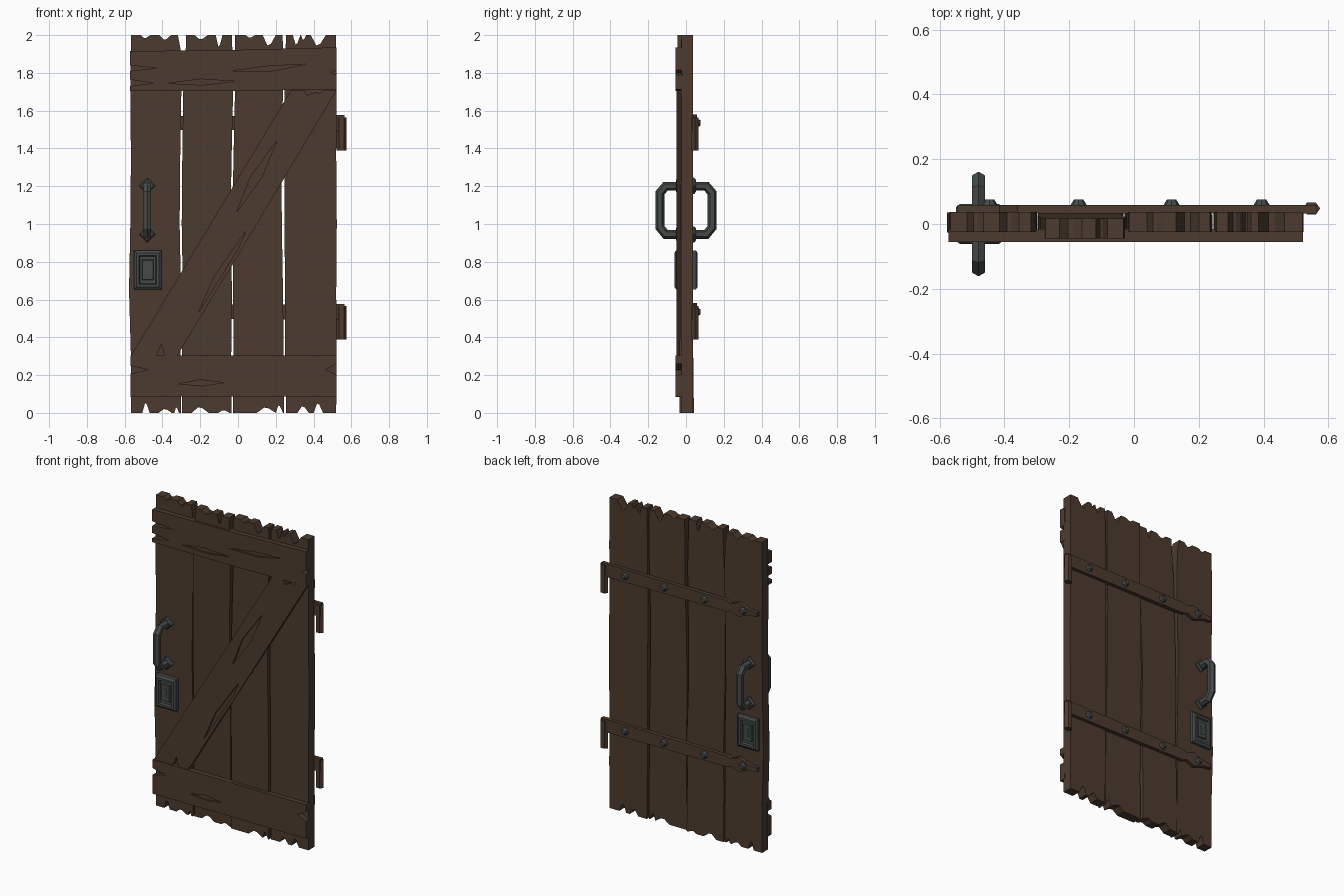
import bpy, bmesh, math
from mathutils import Vector

if "Cube" in bpy.data.objects:
    bpy.data.objects.remove(bpy.data.objects["Cube"])


def material(name, rgb):
    m = bpy.data.materials.new(name)
    m.diffuse_color = (*rgb, 1)
    m.use_nodes = True
    m.node_tree.nodes["Principled BSDF"].inputs["Base Color"].default_value = m.diffuse_color
    return m


WOOD = material("dark brown wood", (0.072, 0.044, 0.028))
METAL = material("dark grey iron", (0.058, 0.070, 0.067))


def finish(name, bm, mat):
    bmesh.ops.recalc_face_normals(bm, faces=bm.faces[:])
    me = bpy.data.meshes.new(name)
    bm.to_mesh(me)
    bm.free()
    me.materials.append(mat)
    ob = bpy.data.objects.new(name, me)
    bpy.context.collection.objects.link(ob)
    return ob


def prism(name, loops, y0, y1, mat, tilt=(0, 0)):
    """Extrude an x/z outline (first loop) with holes (other loops) from y0 to y1."""
    bm = bmesh.new()
    rings, edges = [], []
    for pts in loops:
        ring = [bm.verts.new((x, y0, z)) for x, z in pts]
        rings.append(ring)
        edges += [bm.edges.new((a, b)) for a, b in zip(ring, ring[1:] + ring[:1])]
    bmesh.ops.triangle_fill(bm, edges=edges, use_beauty=True, normal=(0, -1, 0))
    caps = bm.faces[:]
    twin = {v: bm.verts.new((v.co.x, y1, v.co.z)) for r in rings for v in r}
    for f in caps:
        bm.faces.new([twin[v] for v in reversed(f.verts)])
    for r in rings:
        for a, b in zip(r, r[1:] + r[:1]):
            bm.faces.new((a, b, twin[b], twin[a]))
    for v in bm.verts:
        v.co.y += tilt[0] + (tilt[1] - tilt[0]) * v.co.z / 2
    return finish(name, bm, mat)


def loft(name, rings, mat):
    """Skin a closed solid through rings of equal vertex count."""
    bm = bmesh.new()
    vs = [[bm.verts.new(p) for p in r] for r in rings]
    n = len(vs[0])
    for a, b in zip(vs, vs[1:]):
        for i in range(n):
            j = (i + 1) % n
            bm.faces.new((a[i], a[j], b[j], b[i]))
    bm.faces.new(vs[0])
    bm.faces.new(vs[-1])
    return finish(name, bm, mat)


# Vertical planks with wavy sides and splintered ends
ZS = (0, 0.3, 0.65, 1.0, 1.35, 1.7, 1.92, 2.0)


def jag(notches, z, sign):
    pts = []
    for x, w, d in notches:
        pts += [(x - w, z), (x - 0.25 * w, z + sign * d),
                (x + 0.25 * w, z + sign * d * 0.85), (x + w, z)]
    return pts


def plank(i, left, right, top, bottom, tilt):
    out = [(left[0], 0)] + jag(bottom, 0, 1)
    out += list(zip(right, ZS)) + jag(top, 2, -1)[::-1]
    out += list(zip(left, ZS))[:0:-1]
    prism(f"plank_{i}", [out], -0.031, 0.031, WOOD, tilt)


plank(1, (-.567, -.567, -.577, -.57, -.567, -.57, -.567, -.567),
      (-.302, -.304, -.302, -.309, -.306, -.300, -.303, -.318),
      [(-.49, .025, .016), (-.385, .03, .025)],
      [(-.487, .02, .052), (-.385, .035, .02), (-.325, .012, .03)], (.004, .006))
plank(2, (-.297, -.296, -.292, -.298, -.295, -.290, -.277, -.274),
      (-.034, -.036, -.032, -.040, -.034, -.026, -.030, -.032),
      [(-.195, .035, .022), (-.10, .018, .06)],
      [(-.20, .045, .03), (-.075, .03, .014)], (.011, -.014))
plank(3, (-.026, -.024, -.026, -.030, -.024, -.016, -.017, -.016),
      (.243, .242, .238, .232, .230, .238, .240, .235),
      [(.065, .025, .014), (.165, .035, .055)],
      [(.15, .05, .028), (.218, .02, .04)], (-.004, .006))
plank(4, (.254, .250, .248, .247, .246, .247, .252, .254),
      (.520, .521, .520, .523, .520, .521, .520, .520),
      [(.31, .02, .05), (.347, .014, .025), (.425, .04, .055)],
      [(.345, .03, .035), (.425, .025, .05)], (.006, .006))


# Front battens and brace: solid backing layer plus a face layer pierced by cracks
def cracked_board(name, outline, cracks, y_face):
    prism(name + "_backing", [outline], y_face + 0.011, -0.015, WOOD)
    prism(name + "_face", [outline] + cracks, y_face, y_face + 0.011, WOOD)


cracked_board("top_batten",
              [(-.572, 1.705), (.0, 1.705), (.522, 1.712), (.522, 1.79), (.49, 1.80), (.522, 1.815),
               (.522, 1.935), (0, 1.922), (-.572, 1.915), (-.572, 1.84), (-.43, 1.825),
               (-.572, 1.81), (-.572, 1.765), (-.45, 1.745), (-.572, 1.73)],
              [[(-.366, 1.745), (-.2, 1.767), (-.02, 1.756), (-.19, 1.735)],
               [(-.037, 1.81), (.16, 1.836), (.355, 1.846), (.18, 1.81)]], -0.056)
cracked_board("bottom_batten",
              [(-.57, .085), (.522, .087), (.522, .20), (.465, .228), (.522, .262), (.522, .305),
               (-.57, .305), (-.57, .25), (-.475, .228), (-.57, .207)],
              [[(-.31, .154), (-.2, .175), (-.075, .16), (-.19, .143)]], -0.055)
cracked_board("diagonal_brace",
              [(-.565, .305), (-.43, .305), (-.405, .365), (-.39, .305), (-.32, .305),
               (.522, 1.708), (.45, 1.708), (.43, 1.69), (.41, 1.70), (.365, 1.68),
               (.355, 1.708), (.28, 1.708)],
              [[(-.005, 1.066), (.065, 1.247), (.207, 1.443), (.127, 1.25)],
               [(-.21, .53), (-.127, .72), (.04, .96), (-.05, .748)]], -0.050)


def disc(x, y, z, r, n, turn=0.0):
    return [(x + r * math.cos(turn + 2 * math.pi * k / n), y,
             z + r * math.sin(turn + 2 * math.pi * k / n)) for k in range(n)]


# Strap hinges on the back, each with a barrel and four studs
for label, z in (("upper", 1.535), ("lower", 0.535)):
    half = [(.565, .042), (-.33, .036), (-.36, .024), (-.415, .046), (-.49, .018), (-.545, .013)]
    outline = [(x, z + h) for x, h in half] + [(x, z - h) for x, h in reversed(half)]
    prism(label + "_hinge_strap", [outline], 0.032, 0.058, WOOD)
    loft(label + "_hinge_barrel",
         [[(.548 + .027 * math.cos(k * math.pi / 3), .048 + .021 * math.sin(k * math.pi / 3), zz)
           for k in range(6)] for zz in (z - .147, z + .03)], WOOD)
    for i, x in enumerate((.394, .116, -.171, -.446)):
        loft(f"{label}_hinge_stud_{i + 1}",
             [disc(x, .05, z, .024, 8), disc(x, .06, z, .024, 8), disc(x, .076, z, .014, 8)], METAL)

# Pull handles, mounting plates and locks on both faces
PATH = [(.02, 1.2), (.108, 1.2), (.138, 1.165), (.138, .982), (.108, .945), (.02, .945)]
LOCK = [(.0725, .103, 0), (.0725, .103, .032), (.060, .090, .042), (.046, .076, .042),
        (.041, .071, .030), (.030, .054, .030), (.027, .051, .037)]
HX, LX, LZ = -0.48, -0.4775, 0.757
for side, s in (("front", -1), ("back", 1)):
    rings = []
    pts = [Vector(p) for p in PATH]
    for i, p in enumerate(pts):
        d0 = (p - pts[i - 1]).normalized() if i else (pts[1] - p).normalized()
        d1 = (pts[i + 1] - p).normalized() if i < len(pts) - 1 else d0
        t = (d0 + d1).normalized()
        normal = Vector((-t.y, t.x)) / t.dot(d0)
        ring = []
        for k in range(6):
            a = k * math.pi / 3
            q = p + normal * 0.0235 * math.cos(a)
            ring.append((HX + 0.0235 * math.sin(a), s * q.x, q.y))
        rings.append(ring)
    loft(side + "_handle", rings, METAL)
    for tag, z in (("upper", 1.202), ("lower", .945)):
        loft(f"{side}_{tag}_handle_plate",
             [disc(HX, s * .02, z, .043, 4), disc(HX, s * .043, z, .043, 4),
              disc(HX, s * .052, z, .033, 4)], METAL)
    loft(side + "_lock_plate",
         [[(LX + a * hx, s * (.02 + d), LZ + b * hz) for a, b in ((-1, -1), (1, -1), (1, 1), (-1, 1))]
          for hx, hz, d in LOCK], METAL)
    keyhole = [(-.013, -.028), (.013, -.028), (.005, 0), (.013, .018), (.007, .028),
               (-.007, .028), (-.013, .018), (-.005, 0)]
    prism(side + "_keyhole", [[(LX + x, LZ + z) for x, z in keyhole]], s * .055, s * .0595, METAL)
